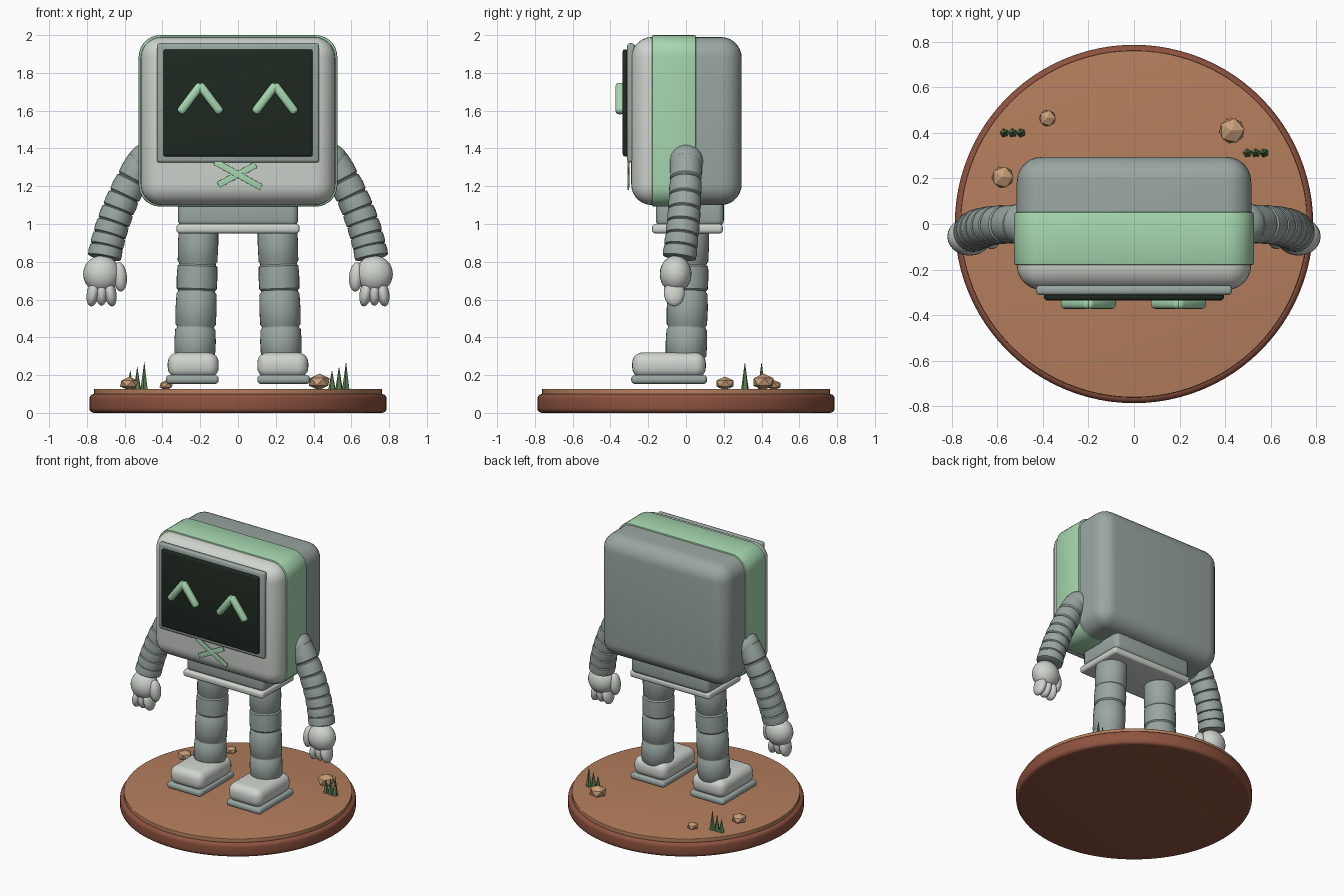
import bpy, bmesh, math, random
from mathutils import Vector, Matrix

if "Cube" in bpy.data.objects:
    bpy.data.objects.remove(bpy.data.objects["Cube"])

random.seed(4)


def mat(name, r, g, b):
    m = bpy.data.materials.new(name)
    m.diffuse_color = (r, g, b, 1)
    m.use_nodes = True
    m.node_tree.nodes["Principled BSDF"].inputs["Base Color"].default_value = m.diffuse_color
    return m


LIGHT = mat("pale grey", 0.62, 0.66, 0.61)
GREY = mat("steel grey", 0.32, 0.38, 0.36)
GREEN = mat("mint green", 0.38, 0.67, 0.43)
SCREEN = mat("screen black", 0.013, 0.022, 0.014)
SOIL = mat("clay top", 0.46, 0.21, 0.11)
RIM = mat("dark clay", 0.27, 0.085, 0.05)
ROCK = mat("tan rock", 0.58, 0.34, 0.19)
GRASS = mat("grass green", 0.10, 0.21, 0.08)


def finish(bm, name, mats, smooth=True):
    bmesh.ops.recalc_face_normals(bm, faces=bm.faces)
    me = bpy.data.meshes.new(name)
    bm.to_mesh(me)
    bm.free()
    ob = bpy.data.objects.new(name, me)
    bpy.context.collection.objects.link(ob)
    for m in mats:
        me.materials.append(m)
    if smooth:
        bpy.ops.object.select_all(action='DESELECT')
        ob.select_set(True)
        bpy.context.view_layer.objects.active = ob
        bpy.ops.object.shade_smooth_by_angle(angle=math.radians(40))
    return ob


def cube_bm(x, y, z):
    """Box from (min, max) ranges."""
    bm = bmesh.new()
    bmesh.ops.create_cube(bm, size=1)
    for v in bm.verts:
        v.co = Vector([r[0] + (c + 0.5) * (r[1] - r[0]) for c, r in zip(v.co, (x, y, z))])
    return bm


def bevel(bm, edges, r, seg):
    bmesh.ops.bevel(bm, geom=edges, offset=r, segments=seg, profile=0.5, affect='EDGES')


def box(name, x, y, z, r, m, seg=4):
    bm = cube_bm(x, y, z)
    bevel(bm, bm.edges[:], r, seg)
    return finish(bm, name, [m])


def ball(name, c, s, m, tilt=0):
    bm = bmesh.new()
    bmesh.ops.create_uvsphere(bm, u_segments=24, v_segments=14, radius=1)
    bm.transform(Matrix.Translation(c) @ Matrix.Rotation(tilt, 4, 'Y') @ Matrix.Diagonal((*s, 1)))
    return finish(bm, name, [m])


def lathe(name, rings, m, n=32):
    """Skin circles (centre, radius) placed along a path, with capped ends."""
    bm = bmesh.new()
    loops = []
    for i, (c, r) in enumerate(rings):
        d = rings[min(i + 1, len(rings) - 1)][0] - rings[max(i - 1, 0)][0]
        u = d.cross(Vector((0, 1, 0))).normalized()
        w = u.cross(d).normalized()
        loops.append([bm.verts.new(c + r * (math.cos(a) * u + math.sin(a) * w))
                      for a in (2 * math.pi * k / n for k in range(n))])
    for a, b in zip(loops, loops[1:]):
        for k in range(n):
            bm.faces.new((a[k], a[(k + 1) % n], b[(k + 1) % n], b[k]))
    bm.faces.new(loops[0])
    bm.faces.new(loops[-1])
    return finish(bm, name, [m])


def segmented(path, cuts, radius, groove=0.008):
    """Rings for a limb that pinches in at every cut position."""
    rings = []
    for a, b in zip(cuts, cuts[1:]):
        for f, k in ((0.02, 1), (0.08, 0), (0.5, -0.3), (0.92, 0), (0.98, 1)):
            t = a + f * (b - a)
            rings.append((path(t), radius(t) - groove * k))
    return rings


# Round display base
def disc(name, r, z0, z1, b, m):
    bm = bmesh.new()
    bmesh.ops.create_cone(bm, cap_ends=True, segments=96, radius1=r, radius2=r, depth=z1 - z0,
                          matrix=Matrix.Translation((0, 0, (z0 + z1) / 2)))
    bevel(bm, [e for e in bm.edges if abs(e.verts[0].co.z - e.verts[1].co.z) < 1e-5], b, 4)
    finish(bm, name, [m])


disc("base_rim", 0.787, 0, 0.1, 0.025, RIM)
disc("base_top", 0.762, 0.09, 0.127, 0.004, SOIL)

# Head shell: pale front half, grey back half
bm = cube_bm((-0.515, 0.515), (-0.29, 0.295), (1.1, 1.99))
bevel(bm, bm.edges[:], 0.11, 7)
bmesh.ops.bisect_plane(bm, geom=bm.verts[:] + bm.edges[:] + bm.faces[:],
                       plane_co=(0, -0.06, 0), plane_no=(0, 1, 0))
for f in bm.faces:
    f.material_index = 1 if f.calc_center_median().y > -0.06 else 0
finish(bm, "head_shell", [LIGHT, GREY])

# Green band around the head
bm = cube_bm((-0.526, 0.526), (-0.18, 0.052), (1.092, 2.0))
bevel(bm, [e for e in bm.edges if abs(e.verts[0].co.y - e.verts[1].co.y) > 0.1], 0.115, 7)
bevel(bm, [e for e in bm.edges if abs(e.verts[0].co.y - e.verts[1].co.y) < 1e-4], 0.008, 2)
finish(bm, "head_band", [GREEN])

# Screen and its frame
box("screen_frame", (-0.43, 0.43), (-0.312, -0.27), (1.325, 1.957), 0.015, GREY, 3)
box("screen", (-0.395, 0.395), (-0.335, -0.30), (1.358, 1.925), 0.012, SCREEN, 3)


def bar(name, x, z, length, width, y, angle, r, m):
    """Flat bar on the face, turned in the front plane."""
    ob = box(name, (-length / 2, length / 2), y, (-width / 2, width / 2), r, m, 3)
    ob.data.transform(Matrix.Translation((x, 0, z)) @ Matrix.Rotation(-angle, 4, 'Y'))


# Chevron eyes and crossed strips on the chin
for ex, side in ((-0.2, "left"), (0.196, "right")):
    for s in (-1, 1):
        bar(f"eye_{side}_{'inner' if s * ex < 0 else 'outer'}", ex + s * 0.052, 1.664,
            0.192, 0.046, (-0.373, -0.325), -s * math.radians(53), 0.018, GREEN)
bar("chin_strip_a", 0.0, 1.262, 0.28, 0.034, (-0.309, -0.301), math.radians(-29), 0.001, GREEN)
bar("chin_strip_b", -0.005, 1.26, 0.225, 0.034, (-0.308, -0.300), math.radians(28), 0.001, GREEN)

# Hips with pale trim
box("hips", (-0.318, 0.318), (-0.16, 0.2), (0.985, 1.14), 0.035, GREY)
box("hip_trim", (-0.326, 0.326), (-0.18, 0.195), (0.95, 1.0), 0.018, LIGHT)

for s, side in ((-1, "left"), (1, "right")):
    # Leg and foot
    top, bottom = Vector((s * 0.208, 0.018, 1.0)), Vector((s * 0.23, 0.0, 0.29))
    lathe(f"leg_{side}", segmented(lambda t: top.lerp(bottom, t), (0, 0.3, 0.5, 0.77, 1),
                                   lambda t: 0.104 + 0.004 * t), GREY)
    fx = sorted((s * 0.102, s * 0.372))
    box(f"foot_{side}", fx, (-0.285, 0.105), (0.185, 0.32), 0.055, LIGHT, 5)
    fx = sorted((s * 0.102, s * 0.382))
    box(f"sole_{side}", fx, (-0.29, 0.112), (0.153, 0.2), 0.02, GREY)

    # Arm curving down to the wrist
    a, b, c = Vector((s * 0.50, 0, 1.34)), Vector((s * 0.665, 0, 1.07)), Vector((s * 0.708, -0.036, 0.82))
    lathe(f"arm_{side}", segmented(
        lambda t: a * (1 - t) ** 2 + b * 2 * t * (1 - t) + c * t * t,
        (0, 0.2, 0.36, 0.5, 0.63, 0.76, 0.88, 1), lambda t: 0.082 + 0.006 * t), GREY)
    ball(f"shoulder_{side}", (s * 0.488, 0, 1.33), (0.096, 0.094, 0.096), GREY)

    # Hand: palm, thumb and three fingers
    ball(f"palm_{side}", (s * 0.722, -0.055, 0.735), (0.098, 0.084, 0.098), LIGHT)
    ball(f"thumb_{side}", (s * 0.625, -0.068, 0.72), (0.037, 0.042, 0.078), LIGHT, s * 0.08)
    for k, dx in enumerate((-0.045, 0, 0.045)):
        ball(f"finger_{side}_{k}", (s * 0.722 + dx, -0.062, 0.64 - (0.005 if dx else 0)),
             (0.033, 0.055, 0.072), LIGHT, -dx * 4)

# Faceted rocks
for k, (x, y, r, h) in enumerate(((-0.38, 0.465, 0.04, 0.027), (-0.577, 0.206, 0.053, 0.036),
                                  (0.43, 0.41, 0.062, 0.044))):
    bm = bmesh.new()
    bmesh.ops.create_icosphere(bm, subdivisions=1, radius=1)
    bm.transform(Matrix.Translation((x, y, 0.12 + h)) @ Matrix.Rotation(k * 1.3, 4, 'Z')
                 @ Matrix.Diagonal((r, r, h, 1)))
    finish(bm, f"rock_{k}", [ROCK], False)

# Grass tufts
for g, (x, y) in enumerate(((-0.533, 0.4), (0.535, 0.312))):
    for k, h in enumerate((0.105, 0.125, 0.15)):
        bm = bmesh.new()
        bmesh.ops.create_cone(bm, cap_ends=True, segments=5, radius1=0.021, radius2=0, depth=h,
                              matrix=Matrix.Translation((x + (k - 1) * 0.037, y, 0.122 + h / 2))
                              @ Matrix.Rotation(random.random(), 4, 'Z'))
        finish(bm, f"grass_{g}_{k}", [GRASS], False)
